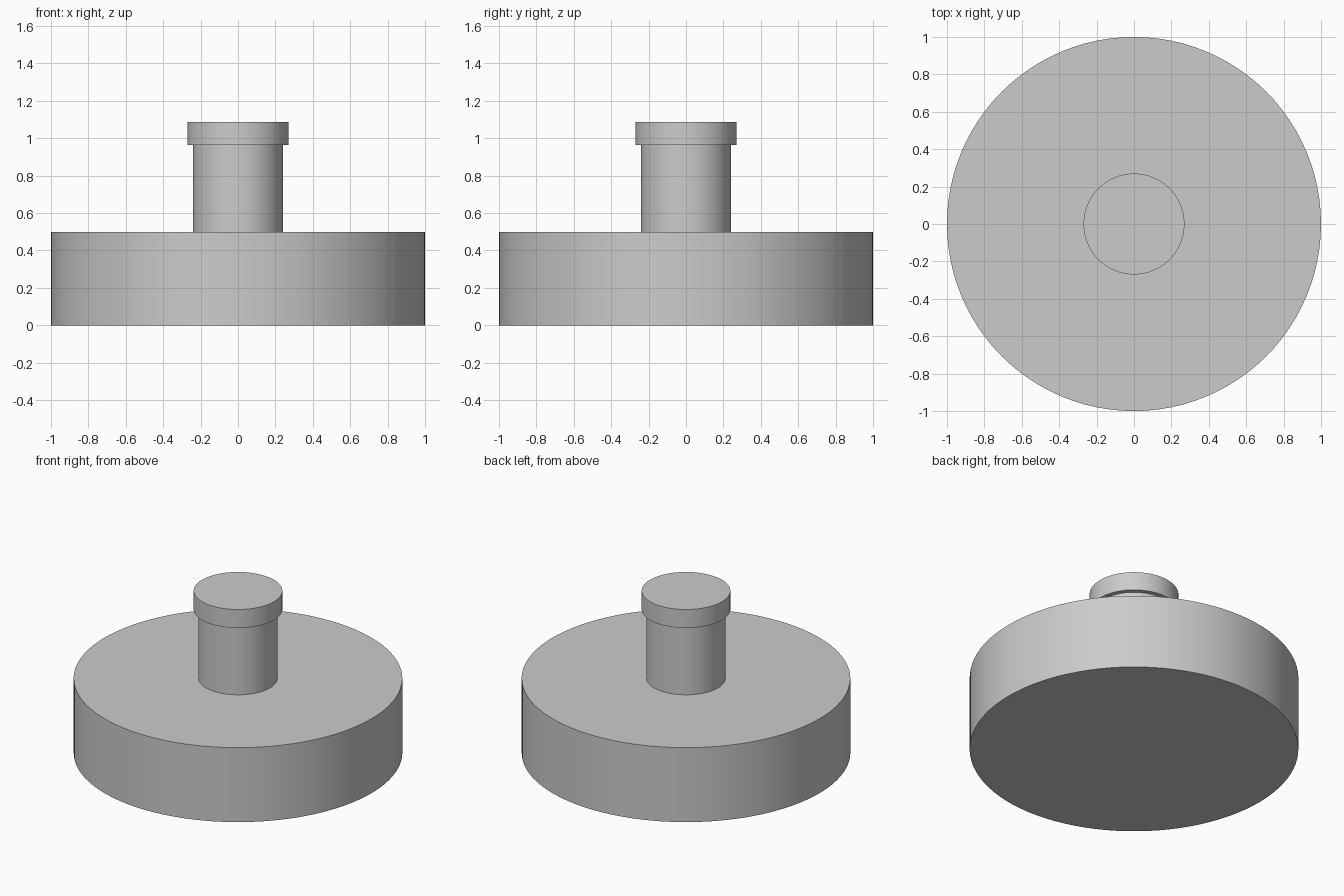
import bpy
import math

cube = bpy.data.objects.get("Cube")
if cube:
    bpy.data.objects.remove(cube, do_unlink=True)

# Single plain grey
grey = bpy.data.materials.new("light grey")
grey.use_nodes = True
colour = (0.6, 0.6, 0.6, 1)
grey.diffuse_color = colour
grey.node_tree.nodes["Principled BSDF"].inputs["Base Color"].default_value = colour


def disc(name, radius, bottom, top):
    """Upright round part with smooth walls and crisp rims."""
    bpy.ops.mesh.primitive_cylinder_add(
        vertices=96, radius=radius, depth=top - bottom,
        location=(0, 0, (bottom + top) / 2))
    part = bpy.context.object
    part.name = part.data.name = name
    part.data.materials.append(grey)
    bpy.ops.object.shade_smooth_by_angle(angle=math.radians(30))
    return part


# Wide drum, narrow stem and overhanging cap
BASE_TOP, STEM_TOP, CAP_TOP = 0.5, 0.963, 1.087
disc("base", 1.0, 0, BASE_TOP)
disc("stem", 0.24, BASE_TOP, STEM_TOP)
disc("cap", 0.27, STEM_TOP, CAP_TOP)
